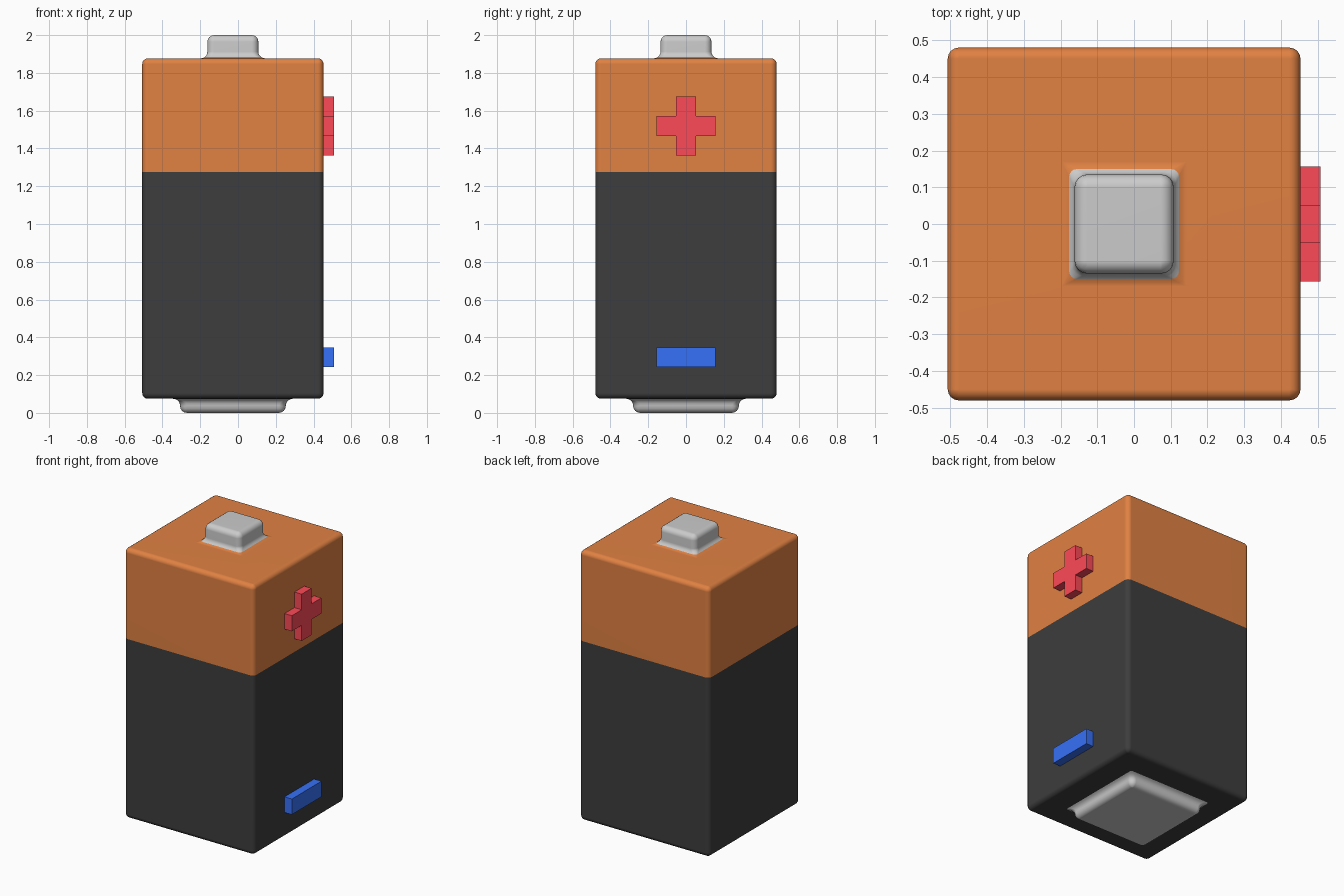
import bpy, bmesh
from math import sin, cos, pi, radians

if "Cube" in bpy.data.objects:
    bpy.data.objects.remove(bpy.data.objects["Cube"])

CX = -0.027                          # centre of the body in x
LOW, SPLIT, TOP = 0.075, 1.275, 1.877  # body bottom, colour change, body top


def material(name, rgb):
    m = bpy.data.materials.new(name)
    m.diffuse_color = (*rgb, 1)
    m.use_nodes = True
    m.node_tree.nodes["Principled BSDF"].inputs["Base Color"].default_value = m.diffuse_color
    return m


def finish(name, bm, mat, smooth=True):
    bmesh.ops.remove_doubles(bm, verts=bm.verts, dist=1e-5)
    bmesh.ops.recalc_face_normals(bm, faces=bm.faces)
    me = bpy.data.meshes.new(name)
    bm.to_mesh(me)
    bm.free()
    ob = bpy.data.objects.new(name, me)
    bpy.context.collection.objects.link(ob)
    if mat:
        me.materials.append(mat)
    if smooth:
        bpy.ops.object.select_all(action='DESELECT')
        ob.select_set(True)
        bpy.context.view_layer.objects.active = ob
        bpy.ops.object.shade_smooth_by_angle(angle=radians(35))
        # keep the large faces evenly shaded
        ob.modifiers.new("weighted", 'WEIGHTED_NORMAL').keep_sharp = True
    return ob


def loft(name, profile, mat=None, close_end=False, seg=4):
    """Stack rounded squares given as (half width, corner radius, z)."""
    bm = bmesh.new()
    rings = []
    for h, r, z in profile:
        ring = []
        for k, (sx, sy) in enumerate(((1, 1), (-1, 1), (-1, -1), (1, -1))):
            for i in range(seg + 1):
                a = (k + i / seg) * pi / 2
                ring.append(bm.verts.new((CX + sx * (h - r) + r * cos(a),
                                          sy * (h - r) + r * sin(a), z)))
        rings.append(ring)
    n = len(rings[0])
    for a, b in zip(rings, rings[1:]):
        for i in range(n):
            j = (i + 1) % n
            bm.faces.new((a[i], a[j], b[j], b[i]))
    if close_end:
        bm.faces.new(rings[-1])
    return finish(name, bm, mat)


def round_edge(h, r, z, d, seg=4):
    """Convex rounded rim reaching height z; d = +1 up, -1 down."""
    return [(h - r + r * cos(t), r * cos(t), z - d * (r - r * sin(t)))
            for t in (i * pi / 2 / seg for i in range(seg + 1))]


def flare(h, r, z, d, seg=5):
    """Concave mitred fillet from the body face at z to a wall at half width h."""
    return [(h + r - r * sin(t), r * sin(t), z + d * r * (1 - cos(t)))
            for t in (i * pi / 2 / seg for i in range(seg + 1))]


def extruded(name, outline, mat):
    """Flat badge on the +x side from a (y, z) outline."""
    bm = bmesh.new()
    f = bm.faces.new([bm.verts.new((0.445, y, z)) for y, z in outline])
    g = bmesh.ops.extrude_face_region(bm, geom=[f])
    bmesh.ops.translate(bm, vec=(0.062, 0, 0),
                        verts=[v for v in g['geom'] if isinstance(v, bmesh.types.BMVert)])
    return finish(name, bm, mat, smooth=False)


orange = material("orange", (0.75, 0.22, 0.055))
black = material("black", (0.047, 0.047, 0.047))
red = material("red", (0.98, 0.067, 0.095))
blue = material("blue", (0.037, 0.165, 0.93))

# body halves; each ends with the first step of the terminal fillet
top_fillet = flare(0.135, 0.035, TOP, 1)
low_fillet = flare(0.28, 0.037, LOW, -1)
loft("upper_body", [(0.48, 0.03, SPLIT)] + round_edge(0.48, 0.03, TOP, 1)
     + top_fillet[:3], orange)
loft("lower_body", [(0.48, 0.03, SPLIT)] + round_edge(0.48, 0.03, LOW, -1)
     + low_fillet[:2], black)

# terminals
loft("top_terminal", top_fillet[2:] + round_edge(0.135, 0.035, 2.0, 1), close_end=True)
loft("bottom_terminal", low_fillet[1:] + round_edge(0.28, 0.037, 0.0, -1), close_end=True)

# plus and minus marks
a, b, zc = 0.052, 0.156, 1.519
plus = [(-a, -b), (a, -b), (a, -a), (b, -a), (b, a), (a, a),
        (a, b), (-a, b), (-a, a), (-b, a), (-b, -a), (-a, -a)]
extruded("plus_mark", [(y, zc + z) for y, z in plus], red)
extruded("minus_mark", [(-b, 0.243), (b, 0.243), (b, 0.347), (-b, 0.347)], blue)
